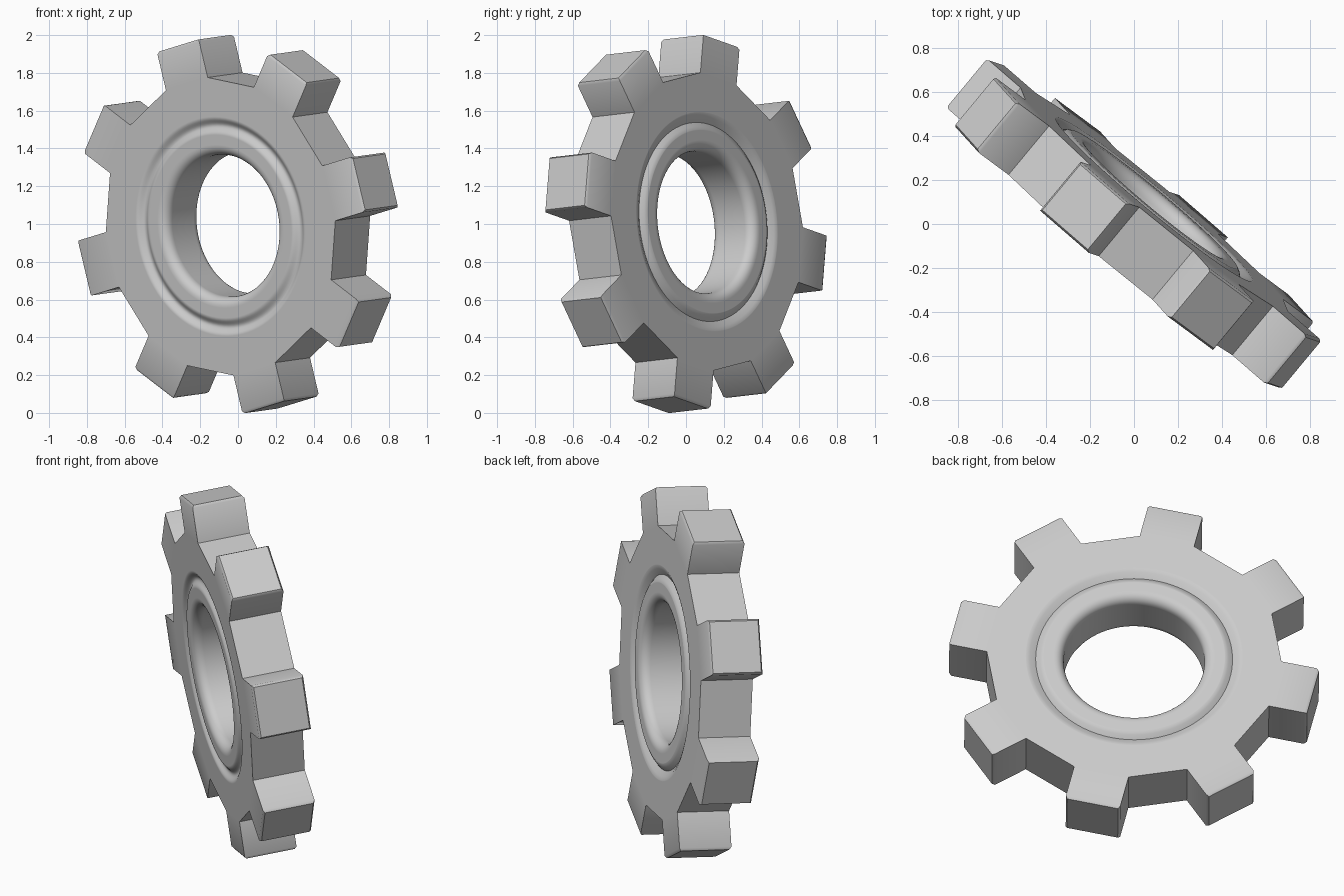
import bpy
import bmesh
from math import sin, cos, pi, radians
from mathutils import Matrix, Vector

cube = bpy.data.objects.get("Cube")
if cube:
    bpy.data.objects.remove(cube, do_unlink=True)

TEETH = 8
FIRST_TOOTH = radians(13.1)
HALF_THICK = 0.145
HALF_TOOTH = 0.15
ROOT, TIP, CHAMFER = 0.778, 0.973, 0.014
BORE, FILLET, HUB = 0.378, 0.052, 0.58
SEGMENTS = 96

# Material
steel = bpy.data.materials.new("plain_grey")
steel.use_nodes = True
grey = (0.6, 0.6, 0.6, 1)
steel.diffuse_color = grey
steel.node_tree.nodes["Principled BSDF"].inputs["Base Color"].default_value = grey


def fillet(side):
    """Rounded bore edge, from the face into the bore, after a narrow flat rim."""
    arc = [(BORE + FILLET * (1 - sin(t)), side * (HALF_THICK - FILLET * (1 - cos(t))))
           for t in (i * pi / 14 for i in range(8))]
    rim = (BORE + FILLET + 0.004, side * HALF_THICK)
    bore = (BORE, side * (HALF_THICK - FILLET - 0.004))
    return [rim] + arc + [bore]


# Hub section: soft round groove in front, sharp V groove behind
front = [(HUB + 0.004, HALF_THICK)]
for i in range(13):
    f = i / 12
    front.append((HUB - 0.09 * f, HALF_THICK - 0.022 * sin(pi * f) ** 2))
front.append((HUB - 0.094, HALF_THICK))
back = [(HUB + 0.004, 0), (HUB, 0), (0.56, 0.007), (0.529, 0.026),
        (0.508, 0.009), (0.49, 0), (0.486, 0)]
back = [(r, d - HALF_THICK) for r, d in back]
section = front + fillet(1) + (back + fillet(-1))[::-1]

bm = bmesh.new()

# Lathe the hub
rings = []
for r, z in section:
    rings.append([bm.verts.new((r * cos(a), r * sin(a), z))
                  for a in (2 * pi * i / SEGMENTS for i in range(SEGMENTS))])
for low, high in zip(rings, rings[1:]):
    for i in range(SEGMENTS):
        j = (i + 1) % SEGMENTS
        bm.faces.new((low[i], low[j], high[j], high[i]))

# Toothed outline: four corners per tooth
outline = []
for k in range(TEETH):
    turn = Matrix.Rotation(FIRST_TOOTH + 2 * pi * k / TEETH, 2)
    for corner in ((ROOT, -HALF_TOOTH), (TIP, -HALF_TOOTH),
                   (TIP, HALF_TOOTH), (ROOT, HALF_TOOTH)):
        outline.append(turn @ Vector(corner))

loops = [[bm.verts.new((p.x, p.y, z)) for p in outline]
         for z in (HALF_THICK, -HALF_THICK)]
count = len(outline)
tips = []
for i in range(count):
    j = (i + 1) % count
    wall = bm.faces.new((loops[0][i], loops[1][i], loops[1][j], loops[0][j]))
    if i % 4 == 1:
        tips.append(wall)

# Flat faces between the outline and the hub
for loop, ring in zip(loops, (rings[0], rings[-1])):
    edges = [bm.edges.get((ls[i], ls[(i + 1) % len(ls)]))
             for ls in (loop, ring) for i in range(len(ls))]
    bmesh.ops.triangle_fill(bm, use_beauty=True, edges=edges)

# Chamfered tooth tips
bmesh.ops.recalc_face_normals(bm, faces=bm.faces[:])
bmesh.ops.inset_individual(bm, faces=tips, thickness=CHAMFER, depth=CHAMFER)
bmesh.ops.recalc_face_normals(bm, faces=bm.faces[:])

mesh = bpy.data.meshes.new("toothed_wheel")
bm.to_mesh(mesh)
bm.free()
mesh.materials.append(steel)
wheel = bpy.data.objects.new("toothed_wheel", mesh)
bpy.context.collection.objects.link(wheel)

# Lean the wheel on its tilted axis and lift it onto the floor
axis = Vector((-0.636, -0.766, -0.089)).normalized()
side = Vector((-axis.y, axis.x, 0)).normalized()
up = axis.cross(side)
tilt = Matrix((side, up, axis)).transposed()
mesh.transform(Matrix.Translation((0, 0, 1)) @ tilt.to_4x4())

bpy.context.view_layer.objects.active = wheel
wheel.select_set(True)
bpy.ops.object.shade_smooth_by_angle(angle=radians(38))
